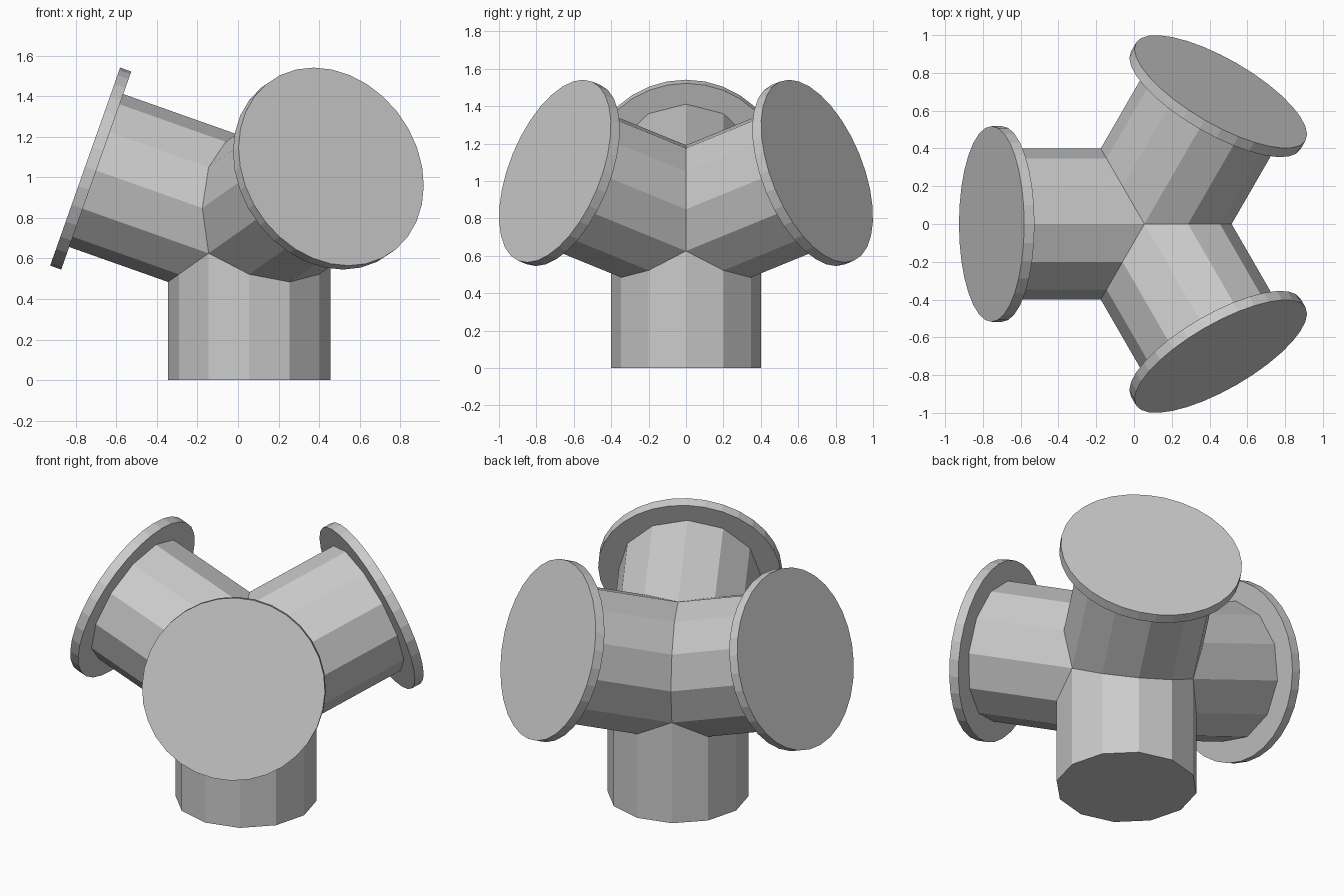
import bpy
import bmesh
from math import radians, acos
from mathutils import Matrix, Vector

cube = bpy.data.objects.get("Cube")
if cube:
    bpy.data.objects.remove(cube, do_unlink=True)

HUB = Vector((0.055, 0, 0.767))
TUBE_RADIUS = 0.4
ARM_LENGTH = 0.8
FLANGE_RADIUS = 0.518
FLANGE_THICKNESS = 0.058
TILT = acos(1 / 3)

grey = bpy.data.materials.new("plain grey")
grey.use_nodes = True
colour = (0.6, 0.6, 0.6, 1)
grey.diffuse_color = colour
grey.node_tree.nodes["Principled BSDF"].inputs["Base Color"].default_value = colour


def add_cylinder(bm, sides, radius, start, end, turn):
    """Cylinder along the turned z axis, between two distances from the hub."""
    place = Matrix.Translation(HUB) @ turn @ Matrix.Translation((0, 0, (start + end) / 2))
    return bmesh.ops.create_cone(bm, cap_ends=True, segments=sides, radius1=radius,
                                 radius2=radius, depth=end - start, matrix=place)


def make_object(name, bm):
    bmesh.ops.recalc_face_normals(bm, faces=bm.faces)
    mesh = bpy.data.meshes.new(name)
    bm.to_mesh(mesh)
    bm.free()
    mesh.materials.append(grey)
    obj = bpy.data.objects.new(name, mesh)
    bpy.context.collection.objects.link(obj)


# Four tube directions, evenly spread: three raised arms and the base
turns = {"base": Matrix.Rotation(radians(180), 4, "X")}
for side, azimuth in (("right", 180), ("front_left", -60), ("back_left", 60)):
    turns[side] = Matrix.Rotation(radians(azimuth), 4, "Z") @ Matrix.Rotation(TILT * 1.0, 4, "Y")
    # tilt measured from straight up, so the arm rises above the horizontal
directions = {key: turn @ Vector((0, 0, 1)) for key, turn in turns.items()}

# Tubes, mitred against each other where they meet
for name, turn in turns.items():
    bm = bmesh.new()
    length = HUB.z if name == "base" else ARM_LENGTH
    add_cylinder(bm, 12, TUBE_RADIUS, 0, length, turn)
    for other, direction in directions.items():
        if other != name:
            bmesh.ops.bisect_plane(bm, geom=bm.verts[:] + bm.edges[:] + bm.faces[:],
                                   plane_co=HUB, plane_no=directions[name] - direction,
                                   clear_inner=True)
    make_object(name + "_tube", bm)

# Round flange closing each raised arm
for name, turn in turns.items():
    if name != "base":
        bm = bmesh.new()
        add_cylinder(bm, 32, FLANGE_RADIUS, ARM_LENGTH, ARM_LENGTH + FLANGE_THICKNESS, turn)
        make_object(name + "_flange", bm)
